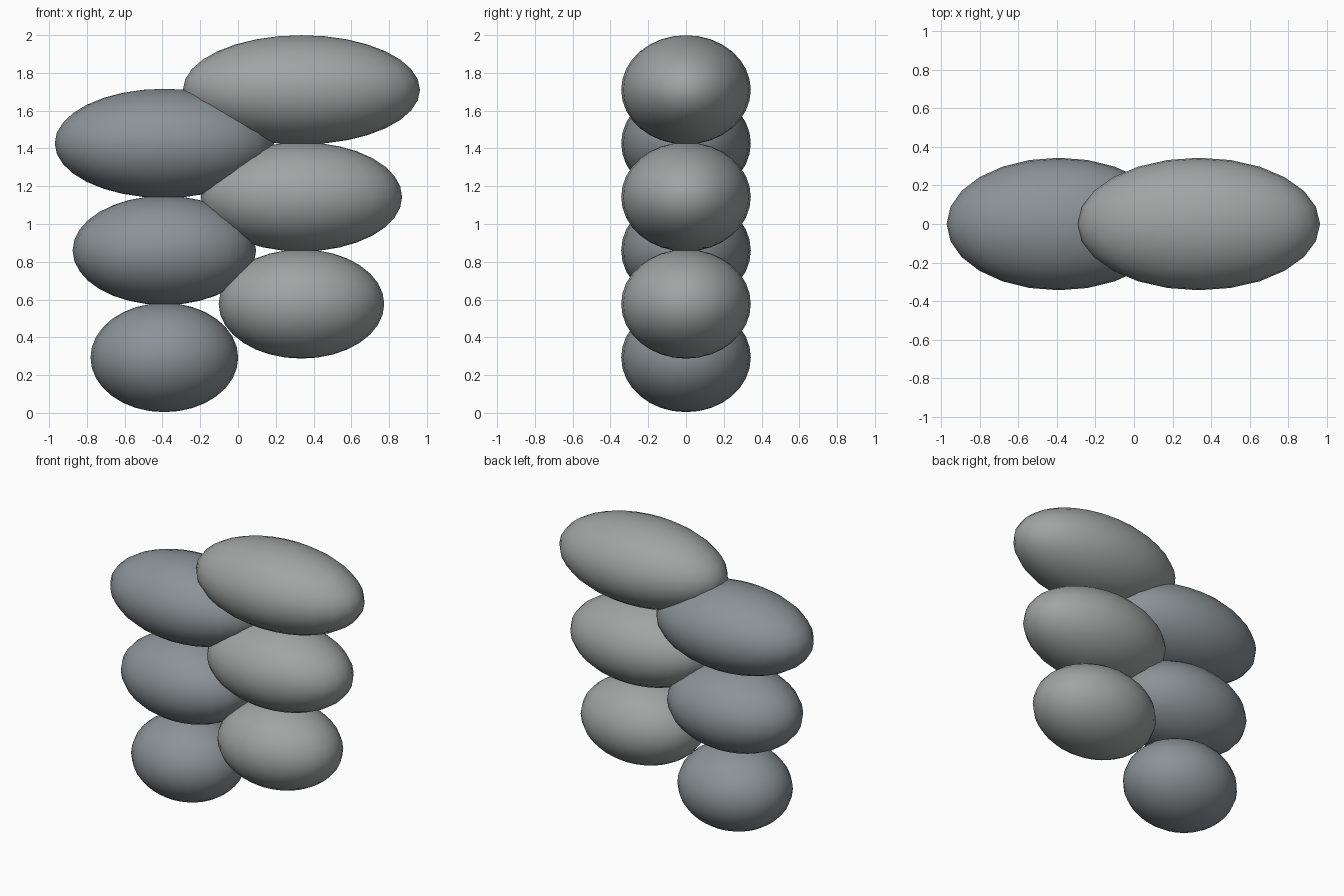
import bpy

if "Cube" in bpy.data.objects:
    bpy.data.objects.remove(bpy.data.objects["Cube"])

# Two tones for the two leaning stacks
def tone(name, rgb):
    mat = bpy.data.materials.new(name)
    mat.diffuse_color = (*rgb, 1)
    mat.use_nodes = True
    mat.node_tree.nodes["Principled BSDF"].inputs["Base Color"].default_value = mat.diffuse_color
    return mat

cool = tone("cool_grey", (0.26, 0.29, 0.31))
warm = tone("neutral_grey", (0.36, 0.37, 0.37))

# Six stretched pebbles, alternating left and right and widening upwards
RADIUS_Y, RADIUS_Z, STEP = 0.343, 0.289, 0.2835
for i in range(6):
    left = i % 2 == 0
    bpy.ops.mesh.primitive_uv_sphere_add(
        segments=24, ring_count=16, radius=1,
        location=(-0.39 if left else 0.336, 0, 0.293 + STEP * i))
    ob = bpy.context.object
    ob.name = f"{'left' if left else 'right'}_pebble_{i // 2 + 1}"
    ob.scale = (0.391 + 0.0473 * i, RADIUS_Y, RADIUS_Z)
    bpy.ops.object.transform_apply(location=False, rotation=False, scale=True)
    bpy.ops.object.shade_smooth()
    ob.data.materials.append(cool if left else warm)
